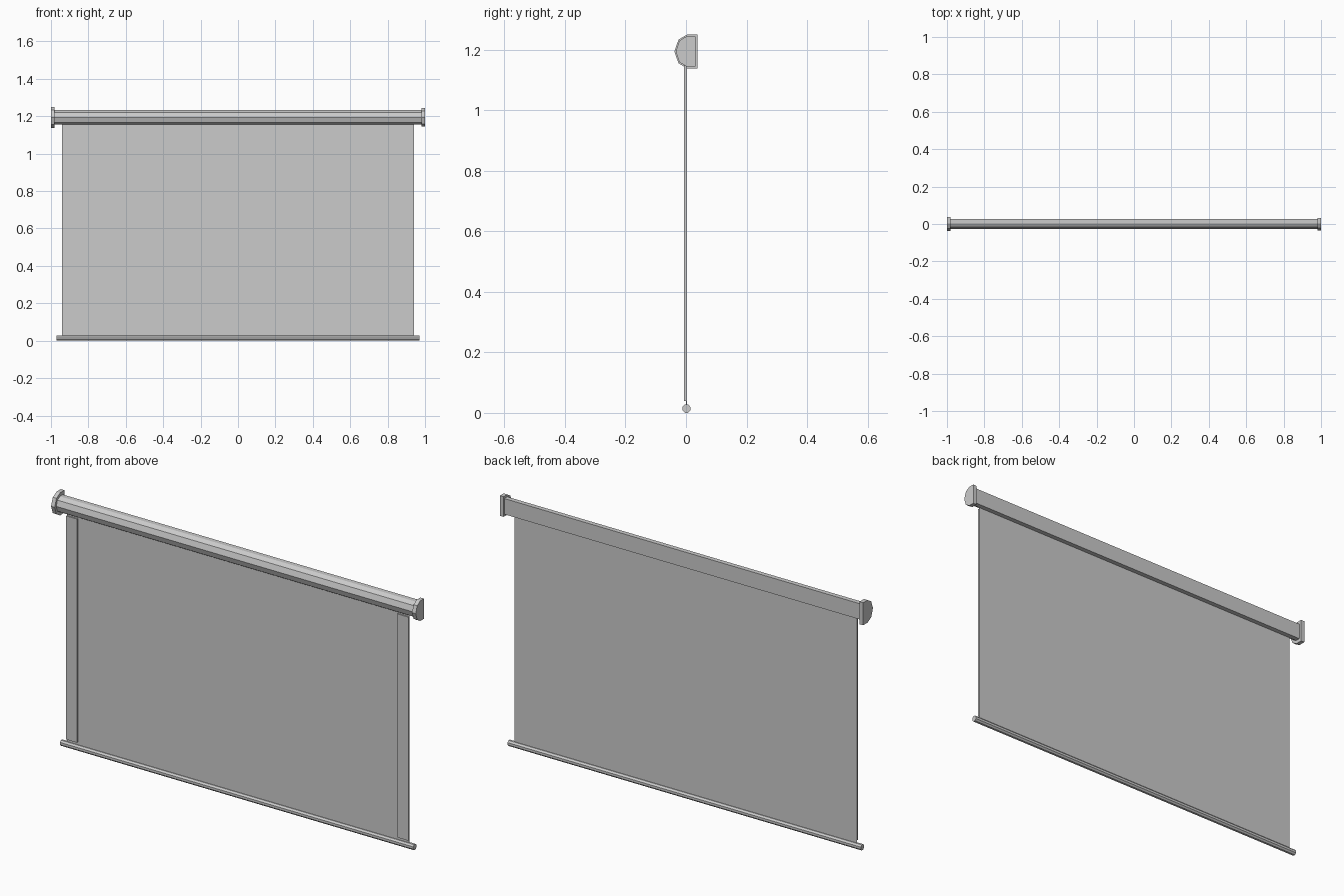
import bpy, bmesh
from math import cos, sin, pi

if "Cube" in bpy.data.objects:
    bpy.data.objects.remove(bpy.data.objects["Cube"])


def extrude_x(name, profile, x0, x1):
    """Solid made by sweeping a (y, z) profile along x."""
    bm = bmesh.new()
    a = [bm.verts.new((x0, y, z)) for y, z in profile]
    b = [bm.verts.new((x1, y, z)) for y, z in profile]
    n = len(profile)
    bm.faces.new(a)
    bm.faces.new(b[::-1])
    for i in range(n):
        j = (i + 1) % n
        bm.faces.new((a[i], b[i], b[j], a[j]))
    bmesh.ops.recalc_face_normals(bm, faces=bm.faces)
    me = bpy.data.meshes.new(name)
    bm.to_mesh(me)
    bm.free()
    ob = bpy.data.objects.new(name, me)
    bpy.context.collection.objects.link(ob)
    return ob


def d_profile(front, back, half, zc=1.194):
    """Flat back, faceted rounded front."""
    w = back - front
    pts = [(0, 1), (0.56, 1), (0.18, -0.73), (0, 0)]
    return [(back, zc - half), (back, zc + half),
            (front + 0.55 * w, zc + half), (front + 0.18 * w, zc + 0.7 * half),
            (front, zc),
            (front + 0.18 * w, zc - 0.7 * half), (front + 0.55 * w, zc - half)]


def rect(y0, y1, z0, z1):
    return [(y0, z0), (y1, z0), (y1, z1), (y0, z1)]


# Roller housing and its two end caps (the right one slightly smaller)
extrude_x("roller_case", d_profile(-0.026, 0.026, 0.039), -0.985, 0.985)
extrude_x("end_cap_left", d_profile(-0.0385, 0.0385, 0.056), -1.0, -0.98)
extrude_x("end_cap_right", d_profile(-0.034, 0.031, 0.05), 0.98, 1.0)

# Fabric sheet with raised side borders
extrude_x("screen_fabric", rect(0.0, 0.003, 0.015, 1.175), -0.94, 0.94)
for side, x in (("left", -0.91), ("right", 0.91)):
    extrude_x("side_border_" + side, rect(-0.006, 0.0005, 0.04, 1.15), x - 0.03, x + 0.03)

# Bottom weight bar
r = 0.014
bar = [(0.0015 + r * cos(pi / 4 * (i + 0.5)), (r + r * sin(pi / 4 * (i + 0.5)) / cos(pi / 8) * 0.98))
       for i in range(8)]
extrude_x("bottom_bar", bar, -0.97, 0.97)
